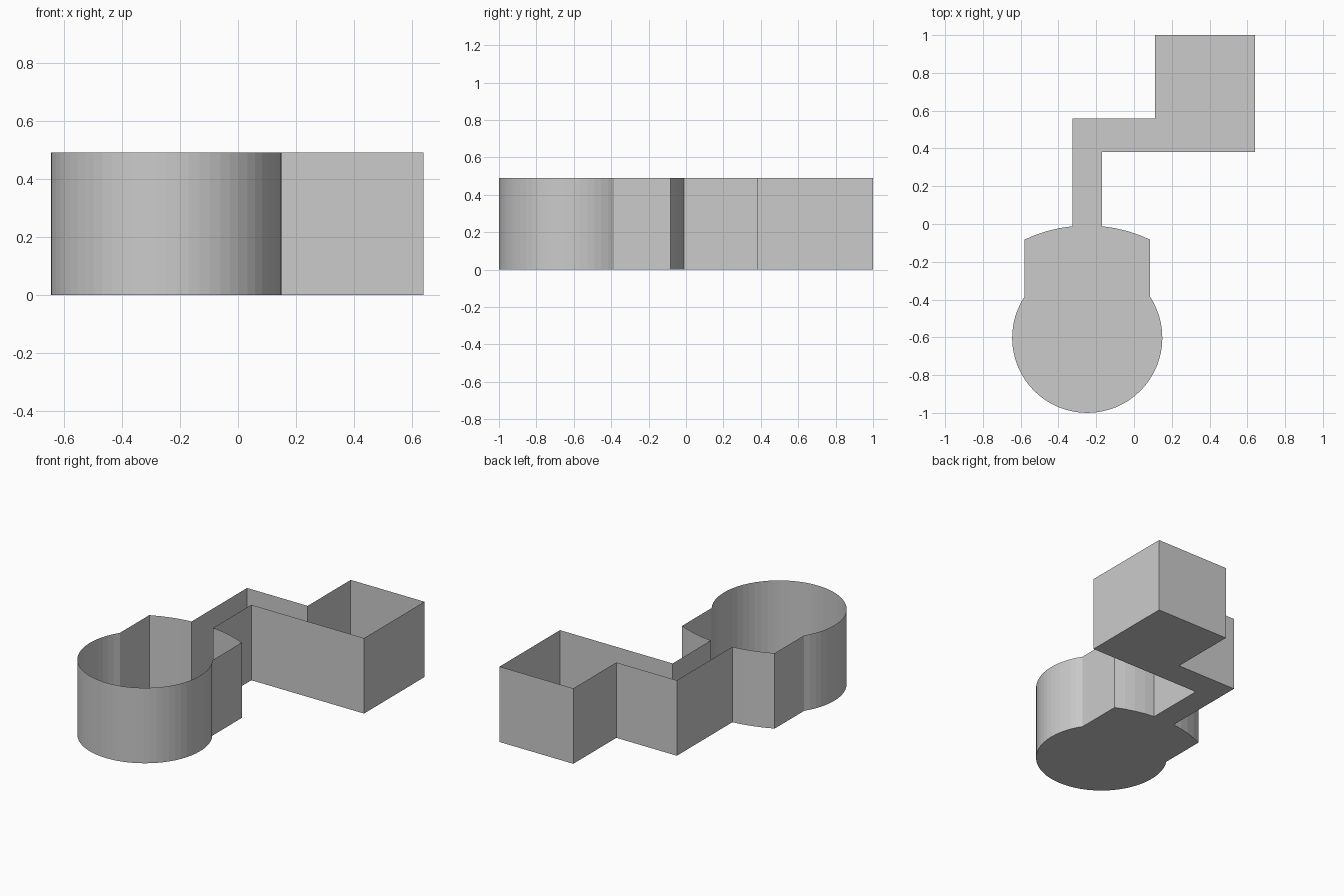
import bpy, bmesh
from math import acos, cos, sin, pi

cube = bpy.data.objects.get("Cube")
if cube:
    bpy.data.objects.remove(cube, do_unlink=True)

HEIGHT = 0.49
CX = -0.2475              # axis of the round chamber and its neck
CY, R = -0.6025, 0.3975   # round chamber
SY, SR = -0.788, 0.78     # shallow shoulder arc
HALF, NECK = 0.3325, 0.0775


def arc(cy, r, start, end, steps):
    """Points on an arc about the chamber axis, both ends included."""
    angles = [start + (end - start) * i / steps for i in range(steps + 1)]
    return [(CX + r * cos(a), cy + r * sin(a)) for a in angles]


# Counter-clockwise outline: round chamber, shoulders, bent channel, square box
join = acos(HALF / R)
outer, inner = acos(HALF / SR), acos(NECK / SR)
outline = arc(CY, R, pi - join, 2 * pi + join, 44)
outline += arc(SY, SR, outer, inner, 4)
outline += [(CX + NECK, 0.38), (0.64, 0.38), (0.64, 1.0), (0.11, 1.0),
            (0.11, 0.558), (CX - NECK, 0.558)]
outline += arc(SY, SR, pi - inner, pi - outer, 4)

# Floor sheet with thin upright walls, open at the top
bm = bmesh.new()
low = [bm.verts.new((x, y, 0)) for x, y in outline]
high = [bm.verts.new((x, y, HEIGHT)) for x, y in outline]
for i in range(len(low)):
    j = (i + 1) % len(low)
    bm.faces.new((low[i], low[j], high[j], high[i]))
floor = bm.faces.new(low[::-1])
bmesh.ops.triangulate(bm, faces=[floor])

mesh = bpy.data.meshes.new("open_tray")
bm.to_mesh(mesh)
bm.free()
tray = bpy.data.objects.new("open_tray", mesh)
bpy.context.scene.collection.objects.link(tray)

# Plain grey
grey = bpy.data.materials.new("plain_grey")
grey.use_nodes = True
color = (0.6, 0.6, 0.6, 1)
grey.diffuse_color = color
grey.node_tree.nodes["Principled BSDF"].inputs["Base Color"].default_value = color
mesh.materials.append(grey)
